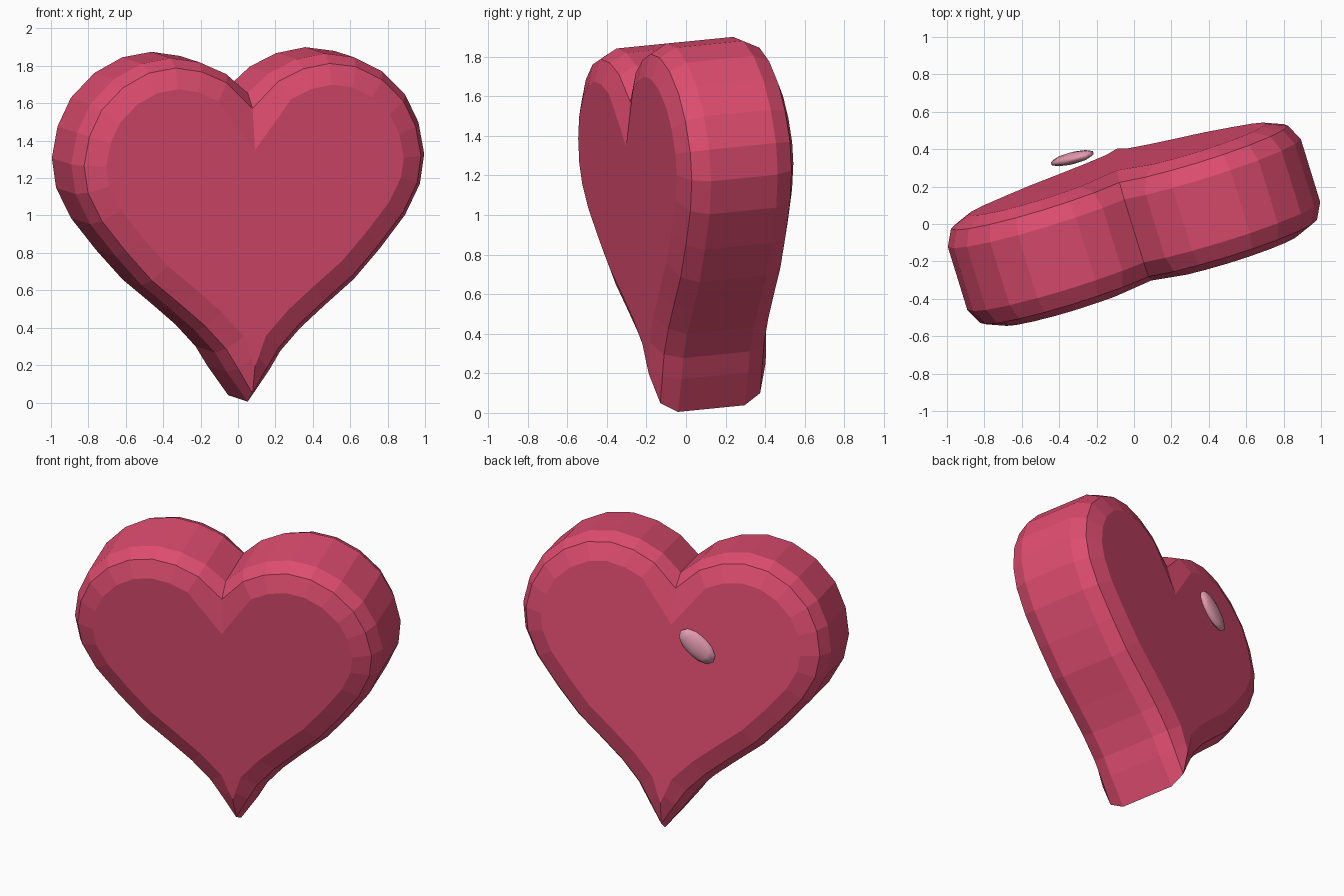
import bpy, bmesh
from mathutils import Matrix, Vector

cube = bpy.data.objects.get("Cube")
if cube:
    bpy.data.objects.remove(cube, do_unlink=True)


def make_material(name, color):
    mat = bpy.data.materials.new(name)
    mat.use_nodes = True
    mat.diffuse_color = (*color, 1)
    mat.node_tree.nodes["Principled BSDF"].inputs["Base Color"].default_value = (*color, 1)
    return mat


def make_object(name, bm, mat):
    bmesh.ops.recalc_face_normals(bm, faces=bm.faces)
    mesh = bpy.data.meshes.new(name)
    bm.to_mesh(mesh)
    bm.free()
    mesh.materials.append(mat)
    obj = bpy.data.objects.new(name, mesh)
    bpy.context.collection.objects.link(obj)
    return obj


red = make_material("raspberry red", (0.73, 0.073, 0.16))
pink = make_material("soft pink", (0.75, 0.32, 0.42))

# Slightly turned and tilted frame of the heart: across, depth, up
up = Vector((0, -0.1, 1)).normalized()
across = Vector((0.956, 0.292, 0.029)).normalized()
depth = up.cross(across)
frame = Matrix((across, depth, up)).transposed().to_4x4()
frame.translation = (0, 0.13, 0)

# Half outline of the heart, from the cleft round the lobe to the tip
half = [Vector(p) for p in (
    (0, 1.68), (.12, 1.785), (.27, 1.853), (.43, 1.88), (.594, 1.855),
    (.75, 1.775), (.88, 1.647), (.955, 1.495), (.987, 1.325), (.963, 1.165),
    (.88, 1.0), (.74, .825), (.594, .664), (.427, .525), (.294, .41),
    (.183, .29), (.118, .185), (0, .022))]


def heart_ring(inset, cleft, tip):
    """Closed outline moved inward, with its own cleft and tip heights."""
    side = []
    for a, b, c in zip(half, half[1:], half[2:]):
        t = (c - a).normalized()
        p = b + inset * Vector((t.y, -t.x))
        side.append((max(p.x, 0.02), p.y))
    mirrored = [(-x, z) for x, z in reversed(side)]
    return [(0, cleft)] + side + [(0, tip)] + mirrored


# Rings from the outer wall to the flat face: depth, outline
layers = [(0.177, heart_ring(0, 1.68, 0.022)),
          (0.265, heart_ring(0.045, 1.605, 0.075)),
          (0.31, heart_ring(0.155, 1.385, 0.225))]
sections = [(-y, r) for y, r in reversed(layers)] + layers

# Heart body
bm = bmesh.new()
rings = [[bm.verts.new((x, y, z)) for x, z in ring] for y, ring in sections]
for r0, r1 in zip(rings, rings[1:]):
    for i in range(len(r0)):
        j = (i + 1) % len(r0)
        bm.faces.new((r0[i], r0[j], r1[j], r1[i]))
bm.faces.new(rings[0])
bm.faces.new(rings[-1])
bm.transform(frame)
make_object("heart_body", bm, red)

# Small flattened bead floating behind the heart
bm = bmesh.new()
bmesh.ops.create_uvsphere(bm, u_segments=10, v_segments=6, radius=1)
bm.transform(Matrix.Diagonal((0.145, 0.032, 0.074, 1)))
bm.transform(Matrix.Rotation(-0.657, 4, 'Y'))
bm.transform(frame.to_3x3().to_4x4())
bm.transform(Matrix.Translation((-0.33, 0.352, 1.35)))
for f in bm.faces:
    f.smooth = True
make_object("back_bead", bm, pink)
